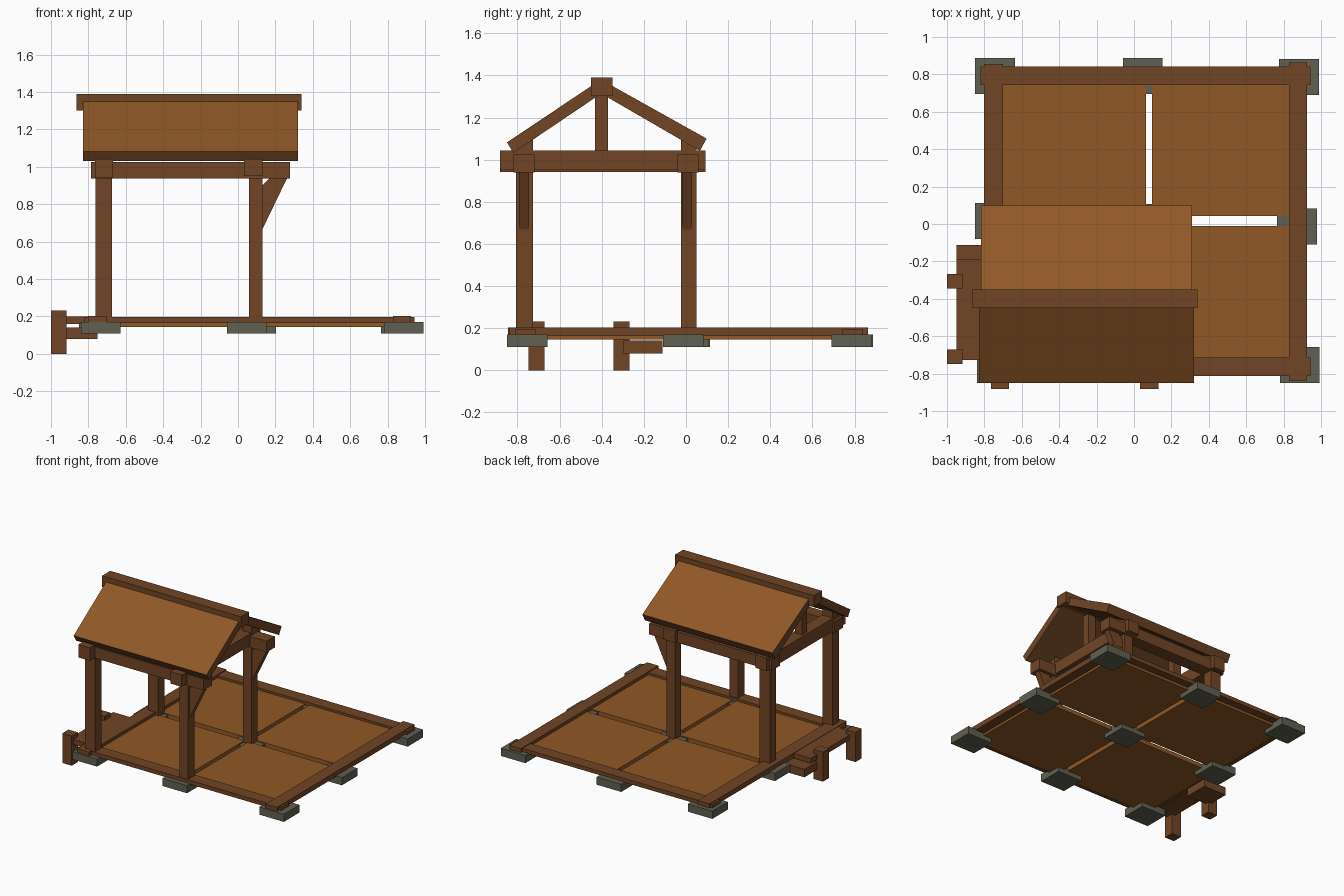
import bpy, bmesh

if "Cube" in bpy.data.objects:
    bpy.data.objects.remove(bpy.data.objects["Cube"])


def material(name, rgb):
    m = bpy.data.materials.new(name)
    m.diffuse_color = (*rgb, 1.0)
    m.use_nodes = True
    m.node_tree.nodes["Principled BSDF"].inputs["Base Color"].default_value = m.diffuse_color
    return m


TIMBER = material("dark timber", (0.165, 0.060, 0.019))
PLANK = material("warm planks", (0.280, 0.098, 0.020))
STONE = material("grey stone", (0.120, 0.115, 0.085))


def finish(name, bm, mats):
    bmesh.ops.recalc_face_normals(bm, faces=bm.faces)
    mesh = bpy.data.meshes.new(name)
    bm.to_mesh(mesh)
    bm.free()
    for m in mats:
        mesh.materials.append(m)
    ob = bpy.data.objects.new(name, mesh)
    bpy.context.collection.objects.link(ob)
    return ob


def box(name, x, y, z, mat):
    """Box from (min, max) ranges."""
    bm = bmesh.new()
    bmesh.ops.create_cube(bm, size=1)
    for v in bm.verts:
        for i, (lo, hi) in enumerate((x, y, z)):
            v.co[i] = hi if v.co[i] > 0 else lo
    return finish(name, bm, [mat])


def prism(name, points, lo, hi, axis, mats):
    """Extrude a profile: (y, z) points along x, or (x, z) points along y."""
    bm = bmesh.new()

    def place(p, d):
        return (d, p[0], p[1]) if axis == "x" else (p[0], d, p[1])

    a = [bm.verts.new(place(p, lo)) for p in points]
    b = [bm.verts.new(place(p, hi)) for p in points]
    bm.faces.new(a)
    bm.faces.new(b[::-1])
    n = len(points)
    for i in range(n):
        j = (i + 1) % n
        bm.faces.new((a[i], b[i], b[j], a[j]))
    return finish(name, bm, mats)


# Nine foundation stones (corner positions, slightly irregular)
pads = [(-0.84, -0.85), (-0.06, -0.85), (0.78, -0.85),
        (-0.85, -0.08), (-0.01, -0.085), (0.765, -0.11),
        (-0.85, 0.695), (-0.06, 0.695), (0.775, 0.69)]
for x, y in pads:
    box("foundation_stone", (x, x + 0.213), (y, y + 0.193), (0.11, 0.17), STONE)

# Floor frame, lapped at the corners
for y in (-0.812, 0.743):
    box("floor_beam_long", (-0.82, 0.943), (y, y + 0.098), (0.165, 0.196), TIMBER)
box("floor_beam_left", (-0.802, -0.70), (-0.845, 0.855), (0.163, 0.202), TIMBER)
box("floor_beam_right", (0.828, 0.926), (-0.84, 0.863), (0.163, 0.202), TIMBER)

# Four floor panels with narrow gaps
for x in ((-0.75, 0.063), (0.097, 0.85)):
    for y in ((-0.76, -0.01), (0.042, 0.78)):
        box("floor_panel", x, y, (0.145, 0.178), PLANK)

# Side landing, lower step and step posts
box("side_landing", (-0.95, -0.79), (-0.727, -0.19), (0.16, 0.199), TIMBER)
box("lower_step", (-0.948, -0.75), (-0.297, -0.112), (0.08, 0.142), TIMBER)
for y in (-0.748, -0.345):
    box("step_post", (-1.0, -0.918), (y, y + 0.077), (0.0, 0.232), TIMBER)

# Shelter posts
for x in ((-0.763, -0.675), (0.058, 0.132)):
    for y in ((-0.808, -0.727), (-0.024, 0.051)):
        box("post", x, y, (0.15, 1.095), TIMBER)

# Eave beams and angled braces
for y in (-0.82, -0.04):
    box("eave_beam", (-0.785, 0.277), (y, y + 0.1), (0.938, 1.025), TIMBER)
for y in (-0.792, -0.018):
    prism("brace", [(0.125, 0.655), (0.265, 0.945), (0.175, 0.945), (0.125, 0.895)],
          y, y + 0.047, "y", [TIMBER])

# Cross beams and king posts
for x, z in ((-0.765, 0.941), (0.032, 0.95)):
    box("cross_beam", (x, x + 0.098), (-0.883, 0.093), (z, 1.043), TIMBER)
    box("king_post", (x + 0.018, x + 0.08), (-0.432, -0.37), (1.03, 1.33), TIMBER)

# Roof slopes: planked on top, timber edges and underside
slopes = [("roof_front", [(-0.85, 1.082), (-0.40, 1.383), (-0.40, 1.315), (-0.82, 1.032)], -0.83, 0.322),
          ("roof_back", [(0.098, 1.10), (-0.40, 1.378), (-0.40, 1.312), (0.066, 1.042)], -0.818, 0.31)]
for name, profile, lo, hi in slopes:
    roof = prism(name, profile, lo, hi, "x", [TIMBER, PLANK])
    for f in roof.data.polygons:
        f.material_index = 1 if f.normal.z > 0.6 else 0

# Ridge beam
box("ridge_beam", (-0.863, 0.34), (-0.45, -0.35), (1.302, 1.39), TIMBER)
